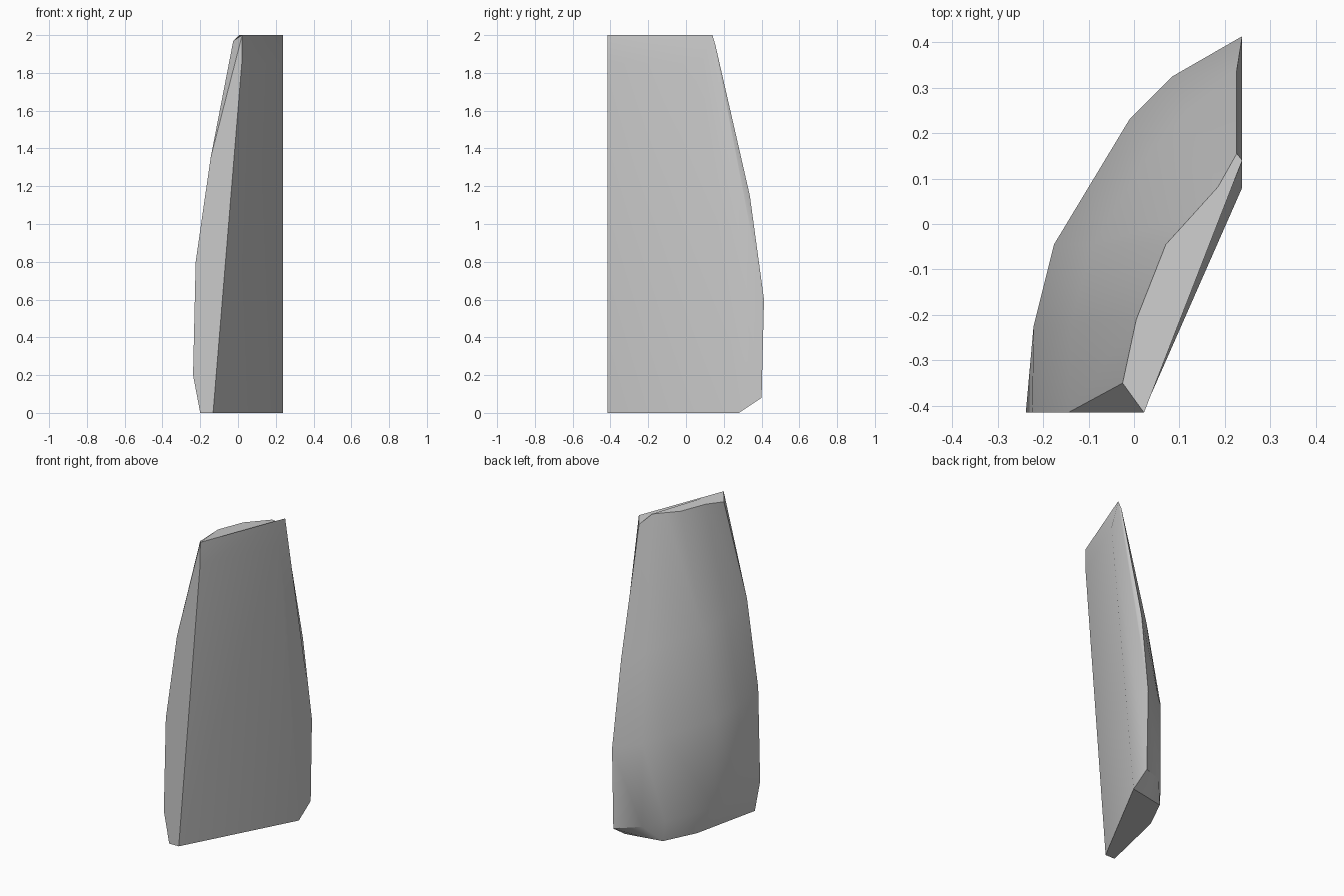
import bpy
import bmesh
import math
from mathutils import Vector

cube = bpy.data.objects.get("Cube")
if cube:
    bpy.data.objects.remove(cube, do_unlink=True)

FRONT = -0.415   # flat front cut
END = 0.238      # flat side cut

# Plan curves of the convex outer skin, from the front cut to the side cut
base_plan = [(-.2, FRONT), (-.155, -.215), (-.1, .03), (0, .234), (.12, .258), (END, .28)]
wide_plan = [(-.224, FRONT), (-.221, -.225), (-.176, -.045), (-.01, .23), (.085, .325), (END, .413)]
top_plan = [(-.025, -.35), (.005, -.21), (.07, -.045), (.13, .021), (.185, .082), (.226, .155)]


def ring(plan, z_front, z_end):
    """Lift a plan curve to a ring whose height runs from front to end."""
    last = len(plan) - 1
    return [Vector((x, y, z_front + (z_end - z_front) * i / last)) for i, (x, y) in enumerate(plan)]


def blend(a, b, start, stop):
    last = len(a) - 1
    return [tuple(Vector(p).lerp(Vector(q), start + (stop - start) * i / last))
            for i, (p, q) in enumerate(zip(a, b))]


low = ring(wide_plan, .2, .08)
low[0].x = -.238
low[-1].y = .4
shoulder = ring(blend(wide_plan, top_plan, .38, .3), 1.35, 1.15)
shoulder[0] = Vector((-.145, FRONT, 1.35))
shoulder[-1] = Vector((.226, .338, 1.15))
crown = ring(top_plan, 2, 2)
crown[0].z = 1.97
crown[-1].z = 1.95
rings = [ring(base_plan, 0, 0), low, ring(wide_plan, .8, .6), shoulder, crown]

bm = bmesh.new()
grid = [[bm.verts.new(p) for p in r] for r in rings]
base, low, wide, shoulder, crown = grid

# Inner face: one edge on the front cut, one on the side cut
front_edge = [bm.verts.new((x, FRONT, z)) for x, z in ((-.132, 0), (.02, 1.85), (.022, 2))]
end_edge = [base[-1]] + [bm.verts.new((END, y, z)) for y, z in ((.08, 1.85), (.14, 2))]

# Outer skin
for lower, upper in zip(grid, grid[1:]):
    for i in range(len(lower) - 1):
        bm.faces.new((lower[i], lower[i + 1], upper[i + 1], upper[i]))
# Inner skin
for i in range(2):
    bm.faces.new((front_edge[i], end_edge[i], end_edge[i + 1], front_edge[i + 1]))
# Front cut and its corner facet
bm.faces.new([r[0] for r in grid[:-1]] + front_edge[::-1])
bm.faces.new((shoulder[0], crown[0], front_edge[-1]))
# Side cut and its thin bevel
bm.faces.new((base[-1], low[-1], wide[-1], end_edge[2], end_edge[1]))
bm.faces.new((wide[-1], shoulder[-1], crown[-1], end_edge[2]))
# Top and bottom caps
bm.faces.new(crown + [end_edge[2], front_edge[2]])
bm.faces.new(base + [front_edge[0]])
bmesh.ops.recalc_face_normals(bm, faces=bm.faces)

mesh = bpy.data.meshes.new("curved_shard")
bm.to_mesh(mesh)
bm.free()
shard = bpy.data.objects.new("curved_shard", mesh)
bpy.context.collection.objects.link(shard)

grey = bpy.data.materials.new("plain grey")
grey.use_nodes = True
colour = (.6, .6, .6, 1)
grey.diffuse_color = colour
grey.node_tree.nodes["Principled BSDF"].inputs["Base Color"].default_value = colour
mesh.materials.append(grey)

bpy.ops.object.select_all(action='DESELECT')
shard.select_set(True)
bpy.context.view_layer.objects.active = shard
bpy.ops.object.shade_smooth_by_angle(angle=math.radians(32))
